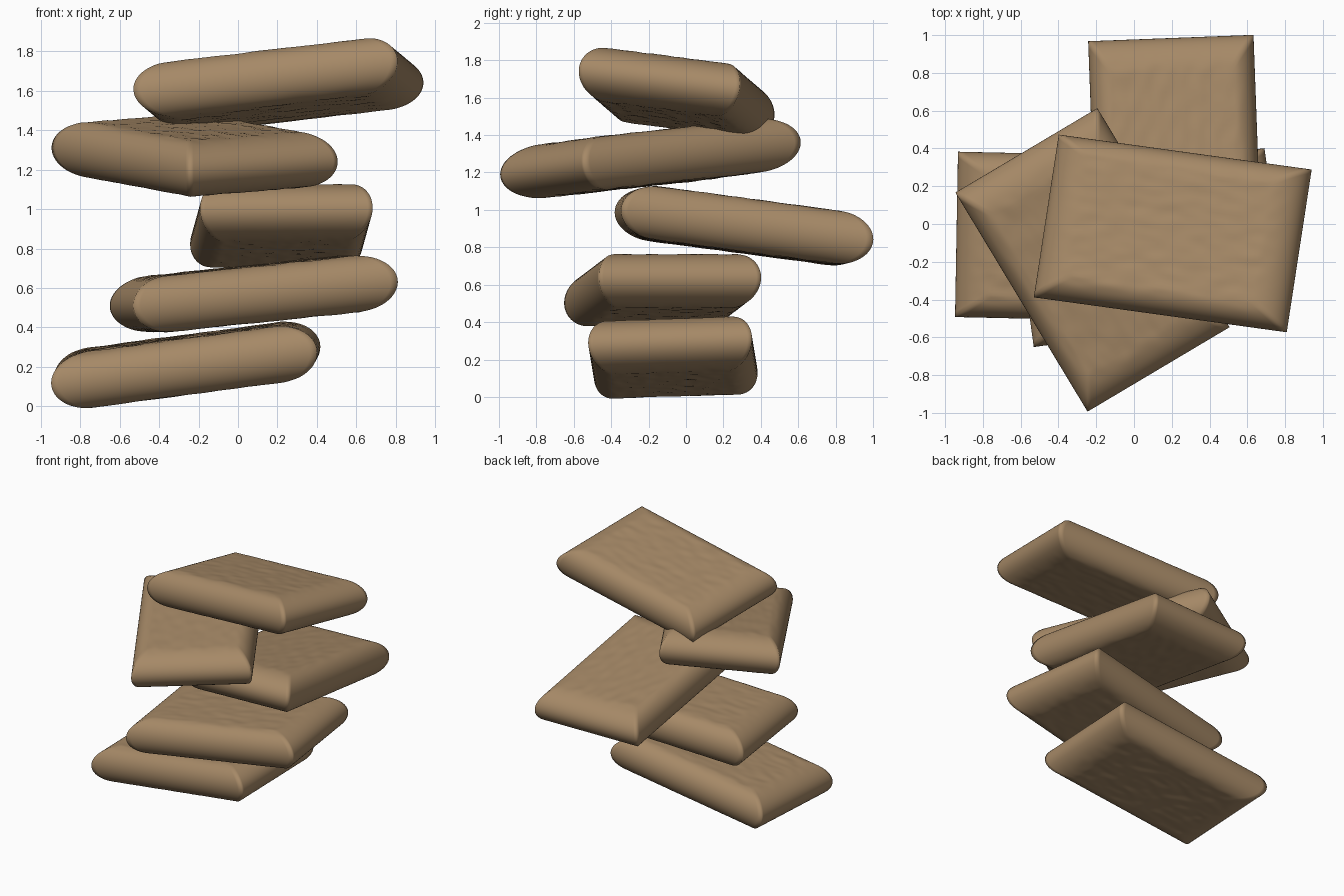
import bpy
import bmesh
from math import sin, cos, pi
from mathutils import Vector, Matrix, noise

default = bpy.data.objects.get("Cube")
if default:
    bpy.data.objects.remove(default, do_unlink=True)

# Slab dimensions: footprint, thickness and how far the rounded rim reaches inwards
LENGTH, WIDTH, THICK = 1.36, 0.876, 0.285
RIM_X, RIM_Y = 0.2, 0.125
BUMP = 0.005

stone = bpy.data.materials.new("tan_stone")
colour = (0.38, 0.25, 0.135, 1)
stone.diffuse_color = colour
stone.use_nodes = True
bsdf = stone.node_tree.nodes["Principled BSDF"]
bsdf.inputs["Base Color"].default_value = colour
bsdf.inputs["Roughness"].default_value = 0.8


def add_slab(name, centre, along, across, seed):
    """Pillow-edged slab; along and across are its long and short directions."""
    bm = bmesh.new()
    bmesh.ops.create_cube(bm, size=2)
    bmesh.ops.subdivide_edges(bm, edges=bm.edges[:], cuts=35, use_grid_fill=True)
    for v in bm.verts:
        x, y, s = v.co
        angle = s * pi / 2
        inset = 1 - cos(angle)
        px = x * (LENGTH / 2 - RIM_X * inset)
        py = y * (WIDTH / 2 - RIM_Y * inset)
        pz = THICK / 2 * sin(angle)
        # Uneven weathered top and underside, smooth sides
        ripple = noise.noise(Vector((px * 9, py * 17, s * 3 + seed * 10)))
        v.co = (px, py, pz + BUMP * ripple * abs(s) ** 4)
    for f in bm.faces:
        f.smooth = True
    bmesh.ops.recalc_face_normals(bm, faces=bm.faces[:])
    mesh = bpy.data.meshes.new(name)
    bm.to_mesh(mesh)
    bm.free()
    mesh.materials.append(stone)

    # Orient the slab from its two edge directions
    ax = Vector(along).normalized()
    az = ax.cross(Vector(across)).normalized()
    ay = az.cross(ax)
    turn = Matrix((ax, ay, az)).transposed().to_4x4()
    obj = bpy.data.objects.new(name, mesh)
    obj.matrix_world = Matrix.Translation(centre) @ turn
    bpy.context.collection.objects.link(obj)


# Stack from bottom to top: centre, long direction, short direction
slabs = [
    ("bottom_slab", (-0.265, -0.07, 0.21), (1.345, -0.03, 0.18), (0.02, 0.87, 0.03)),
    ("second_slab", (0.08, -0.125, 0.57), (1.34, 0.185, 0.14), (-0.12, 0.875, 0)),
    ("middle_slab", (0.22, 0.31, 0.915), (0.05, -1.35, 0.18), (0.87, 0.03, 0.01)),
    ("fourth_slab", (-0.22, -0.19, 1.275), (0.7, -1.16, -0.13), (0.74, 0.44, 0.06)),
    ("top_slab", (0.205, -0.05, 1.625), (1.34, -0.185, 0.16), (0.13, 0.86, -0.11)),
]
for i, (name, centre, along, across) in enumerate(slabs):
    add_slab(name, centre, along, across, i)
